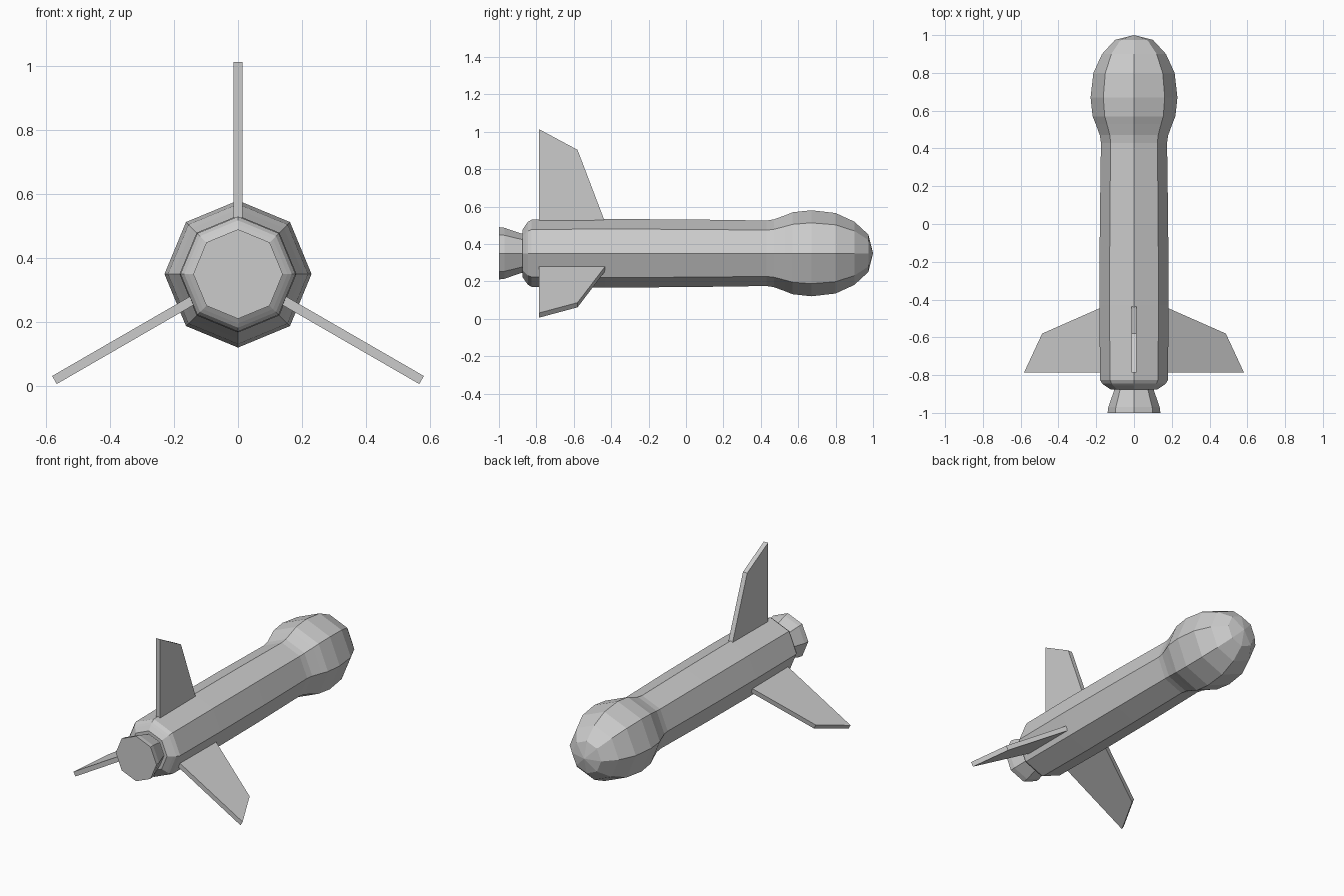
import bpy, bmesh
from math import pi, cos, sin, radians
from mathutils import Matrix

if "Cube" in bpy.data.objects:
    bpy.data.objects.remove(bpy.data.objects["Cube"])

AXIS_Z = 0.35
SIDES = 8


def finish(bm, name):
    bmesh.ops.recalc_face_normals(bm, faces=bm.faces[:])
    mesh = bpy.data.meshes.new(name)
    bm.to_mesh(mesh)
    bm.free()
    obj = bpy.data.objects.new(name, mesh)
    bpy.context.collection.objects.link(obj)
    return obj


def lathe_y(name, profile):
    """Octagonal solid of revolution about the y axis from (y, radius) points."""
    bm = bmesh.new()
    rings = []
    for y, r in profile:
        if r == 0:
            rings.append([bm.verts.new((0, y, AXIS_Z))] * SIDES)
        else:
            rings.append([bm.verts.new((r * cos(2 * pi * i / SIDES), y,
                                        AXIS_Z + r * sin(2 * pi * i / SIDES)))
                          for i in range(SIDES)])
    for a, b in zip(rings, rings[1:]):
        for i in range(SIDES):
            j = (i + 1) % SIDES
            quad = [a[i], a[j], b[j], b[i]]
            bm.faces.new(list(dict.fromkeys(quad)))
    for (y, r), ring in ((profile[0], rings[0]), (profile[-1], rings[-1])):
        if r > 0:
            bm.faces.new(ring)
    return finish(bm, name)


def fin(name, angle):
    """Flat swept fin, outline in (y, radius), turned about the body axis."""
    outline = [(-0.785, 0.165), (-0.785, 0.663), (-0.58, 0.553), (-0.432, 0.165)]
    half = 0.0145
    bm = bmesh.new()
    left = [bm.verts.new((-half, y, r)) for y, r in outline]
    right = [bm.verts.new((half, y, r)) for y, r in outline]
    bm.faces.new(left)
    bm.faces.new(right)
    for i in range(4):
        j = (i + 1) % 4
        bm.faces.new((left[i], left[j], right[j], right[i]))
    turn = Matrix.Translation((0, 0, AXIS_Z)) @ Matrix.Rotation(radians(angle), 4, 'Y')
    bmesh.ops.transform(bm, matrix=turn, verts=bm.verts[:])
    return finish(bm, name)


# Body with bulbous nose
lathe_y("body", [(-0.875, 0.125), (-0.855, 0.155), (-0.845, 0.168), (-0.825, 0.18),
                 (-0.43, 0.183), (0.0, 0.181), (0.43, 0.175), (0.47, 0.181),
                 (0.53, 0.203), (0.57, 0.219), (0.67, 0.23), (0.80, 0.215),
                 (0.90, 0.169), (0.975, 0.10), (1.0, 0)])

# Flared exhaust nozzle
lathe_y("nozzle", [(-1.0, 0.14), (-0.97, 0.136), (-0.88, 0.105), (-0.865, 0.105)])

# Three tail fins
for k, label in enumerate(("top", "right", "left")):
    fin(f"{label}_fin", 120 * k)
